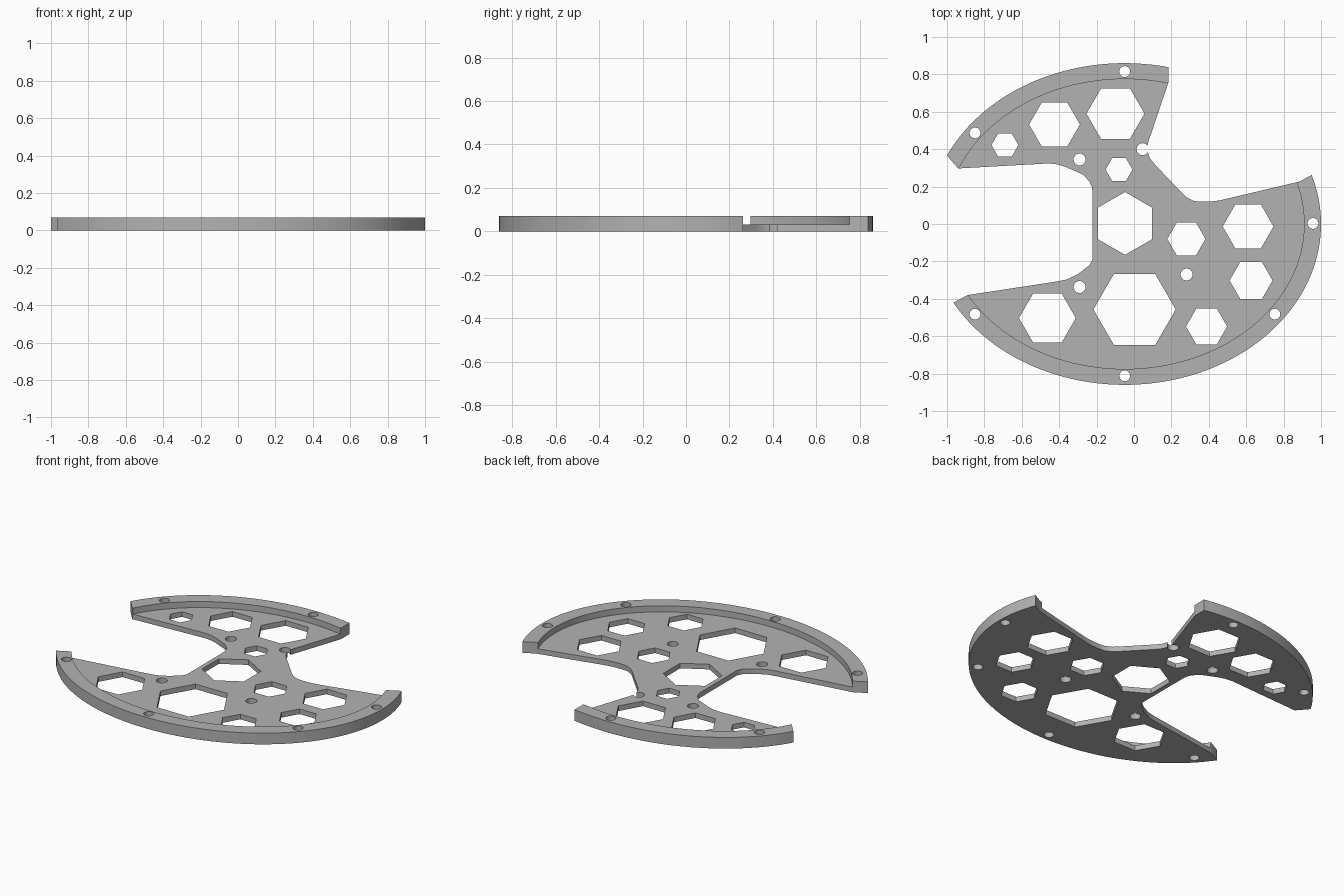
import bpy, bmesh, math

if "Cube" in bpy.data.objects:
    bpy.data.objects.remove(bpy.data.objects["Cube"])

HEIGHT, FLOOR = 0.07, 0.032
CX = -0.05                       # centre of both ellipses

grey = bpy.data.materials.new("plain_grey")
grey.diffuse_color = (0.45, 0.45, 0.45, 1)
grey.use_nodes = True
grey.node_tree.nodes["Principled BSDF"].inputs["Base Color"].default_value = grey.diffuse_color


def arc(a, b, p0, p1, n):
    """Clockwise ellipse arc from point p0 to point p1."""
    t0 = math.atan2(p0[1] / b, (p0[0] - CX) / a)
    t1 = math.atan2(p1[1] / b, (p1[0] - CX) / a)
    if t1 >= t0:
        t1 -= 2 * math.pi
    return [(CX + a * math.cos(t0 + (t1 - t0) * i / n),
             b * math.sin(t0 + (t1 - t0) * i / n)) for i in range(n + 1)]


def ring(x, y, rx, ry, n, turn=0.0):
    return [(x + rx * math.cos(turn + 2 * math.pi * i / n),
             y + ry * math.sin(turn + 2 * math.pi * i / n)) for i in range(n)]


def prisms(name, outlines, z0, z1):
    """One object made of closed prisms over the given outlines."""
    bm = bmesh.new()
    for pts in outlines:
        face = bm.faces.new([bm.verts.new((x, y, z0)) for x, y in pts])
        res = bmesh.ops.extrude_face_region(bm, geom=[face])
        top = [v for v in res["geom"] if isinstance(v, bmesh.types.BMVert)]
        bmesh.ops.translate(bm, verts=top, vec=(0, 0, z1 - z0))
    bmesh.ops.recalc_face_normals(bm, faces=bm.faces)
    me = bpy.data.meshes.new(name)
    bm.to_mesh(me)
    bm.free()
    me.materials.append(grey)
    ob = bpy.data.objects.new(name, me)
    bpy.context.collection.objects.link(ob)
    return ob


def cut(target, cutter):
    mod = target.modifiers.new("cut", 'BOOLEAN')
    mod.operation, mod.solver, mod.object = 'DIFFERENCE', 'EXACT', cutter
    bpy.ops.object.select_all(action='DESELECT')
    bpy.context.view_layer.objects.active = target
    target.select_set(True)
    bpy.ops.object.modifier_apply(modifier=mod.name)
    bpy.data.objects.remove(cutter)


# Plate outline: two elliptical rims joined by curved waist edges
left_waist = [(-0.94, 0.297), (-0.452, 0.324), (-0.41, 0.319), (-0.37, 0.307),
              (-0.275, 0.265), (-0.238, 0.227), (-0.226, 0.2), (-0.222, 0.174),
              (-0.222, -0.19), (-0.24, -0.222), (-0.3, -0.268), (-0.36, -0.297),
              (-0.41, -0.307), (-0.89, -0.38)]
right_waist = [(0.885, 0.227), (0.457, 0.126), (0.41, 0.12), (0.36, 0.119),
               (0.32, 0.123), (0.28, 0.143), (0.243, 0.18), (0.11, 0.32),
               (0.085, 0.352), (0.076, 0.378), (0.07, 0.40), (0.072, 0.42),
               (0.08, 0.45), (0.094, 0.49), (0.184, 0.757)]
outline = (arc(1.05, 0.86, (0.95, 0.262), (-0.965, -0.42), 70) + left_waist[::-1]
           + arc(1.05, 0.86, (-1.0, 0.366), (0.184, 0.838), 32) + right_waist[::-1])
plate = prisms("plate", [outline], 0, HEIGHT)

# Recessed floor inside the raised rim
cut(plate, prisms("recess", [ring(CX, 0, 0.96, 0.775, 128)], FLOOR, 0.2))

# Hexagonal openings: x, y, corner radius
hexes = [(-0.099, 0.59, 0.155), (-0.425, 0.532, 0.136), (-0.69, 0.422, 0.072),
         (-0.08, 0.291, 0.072), (0.28, -0.08, 0.102), (0.61, -0.013, 0.136),
         (0.626, -0.302, 0.115), (0.388, -0.548, 0.11), (0.003, -0.457, 0.22),
         (-0.463, -0.503, 0.152)]
holes = [ring(x, y, r, r, 6) for x, y, r in hexes]
holes.append(ring(-0.048, 0.003, 0.168, 0.168, 6, math.pi / 6))

# Round screw holes in the rim and around the waist
rim_holes = [(-0.05, 0.815), (-0.85, 0.487), (-0.85, -0.482), (-0.05, -0.812),
             (0.753, -0.482), (0.957, 0.003)]
waist_holes = [(-0.291, 0.345), (0.046, 0.40), (0.281, -0.27), (-0.291, -0.337)]
holes += [ring(x, y, 0.029, 0.029, 24) for x, y in rim_holes]
holes += [ring(x, y, 0.032, 0.032, 24) for x, y in waist_holes]
cut(plate, prisms("openings", holes, -0.1, 0.2))

# Smooth curved walls, sharp edges
bpy.ops.object.shade_smooth_by_angle(angle=math.radians(30))
